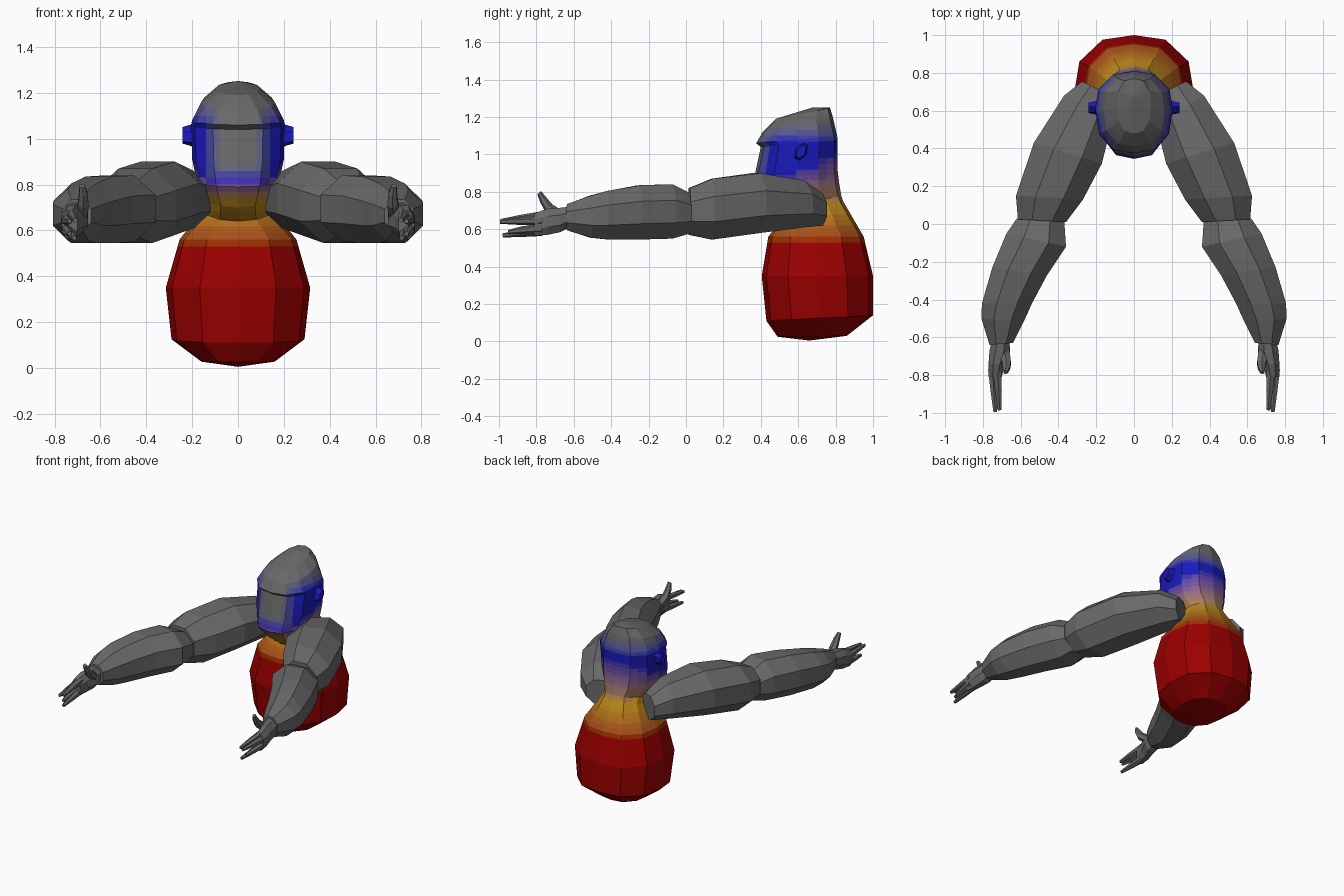
import bpy, bmesh
from math import cos, sin, pi
from mathutils import Vector, Matrix

if "Cube" in bpy.data.objects:
    bpy.data.objects.remove(bpy.data.objects["Cube"])

GREY, RED = (0.14, 0.14, 0.14), (0.33, 0.004, 0.004)
YELLOW, BLUE = (0.5, 0.25, 0.008), (0.008, 0.008, 0.5)


def material(col):
    col = tuple(round(c, 2) for c in col)
    name = "paint_%g_%g_%g" % col
    mat = bpy.data.materials.get(name)
    if not mat:
        mat = bpy.data.materials.new(name)
        mat.diffuse_color = (*col, 1)
        mat.use_nodes = True
        mat.node_tree.nodes["Principled BSDF"].inputs["Base Color"].default_value = mat.diffuse_color
    return mat


def loft(bm, rings, start=None, end=None):
    """Skin closed rings of points; ends close flat or to a given tip point."""
    rows = [[bm.verts.new(p) for p in r] for r in rings]
    n = len(rows[0])
    for a, b in zip(rows, rows[1:]):
        for i in range(n):
            j = (i + 1) % n
            bm.faces.new((a[i], a[j], b[j], b[i]))
    for row, tip in ((rows[0], start), (rows[-1], end)):
        if tip:
            t = bm.verts.new(tip)
            for i in range(n):
                bm.faces.new((row[i], row[(i + 1) % n], t))
        else:
            bm.faces.new(row)


def finish(name, bm, mirror=False, paint=None):
    bmesh.ops.recalc_face_normals(bm, faces=bm.faces)
    me = bpy.data.meshes.new(name)
    slots = {}
    for f in bm.faces:
        c = f.calc_center_median()
        mat = material(paint(c) if paint else GREY)
        if mat.name not in slots:
            slots[mat.name] = len(slots)
            me.materials.append(mat)
        f.material_index = slots[mat.name]
    bm.to_mesh(me)
    bm.free()
    ob = bpy.data.objects.new(name, me)
    bpy.context.collection.objects.link(ob)
    if mirror:
        ob.modifiers.new("mirror", "MIRROR").use_mirror_merge = False
    return ob


def lerp(a, b, t):
    t = min(1, max(0, t))
    t = round(t * 10) / 10
    return tuple(p + (q - p) * t for p, q in zip(a, b))


def body_paint(c):
    """Red belly, yellow neck, blue cheeks, grey crown and face."""
    if c.z < 0.74:
        return lerp(RED, YELLOW, (c.z - 0.52) / 0.2)
    blue_z = 0.82 + max(0, c.y - 0.4) * 0.5
    if c.z < blue_z:
        return lerp(YELLOW, BLUE, (c.z - 0.74) / (blue_z - 0.74))
    col = lerp(BLUE, GREY, (c.z - 1.06) / 0.1)
    if c.y < 0.5 and c.z > 0.82:
        face = min((0.15 - abs(c.x)) / 0.07, (c.z - 0.82) / 0.06)
        col = lerp(col, GREY, face)
    return col


def body_ring(zf, zb, w, yf, yb, n=12):
    out = []
    for i in range(n):
        a = 2 * pi * i / n
        t = (1 - cos(a)) / 2
        k = 1.06 if i % 3 else 1
        ym, yr = (yf + yb) / 2, (yb - yf) / 2
        out.append((w * sin(a) * k, ym - yr * cos(a) * k, zf + (zb - zf) * t))
    return out


# torso, neck and head: one continuous loft (z front, z back, half width, y front, y back)
BODY = [(0.025, 0.03, 0.16, 0.49, 0.86), (0.11, 0.14, 0.29, 0.43, 1.0),
        (0.35, 0.35, 0.315, 0.405, 1.0), (0.56, 0.56, 0.255, 0.44, 0.95),
        (0.64, 0.75, 0.15, 0.5, 0.84), (0.70, 0.78, 0.14, 0.42, 0.83),
        (0.79, 0.84, 0.18, 0.345, 0.82), (0.90, 0.92, 0.2, 0.37, 0.81),
        (1.04, 1.08, 0.205, 0.40, 0.81), (1.06, 1.10, 0.2, 0.375, 0.808),
        (1.12, 1.20, 0.16, 0.41, 0.785), (1.19, 1.25, 0.09, 0.48, 0.77)]
bm = bmesh.new()
loft(bm, [body_ring(*r) for r in BODY], (0, 0.66, 0.005), (0, 0.68, 1.252))
cuts = [((0, 0, 0.5 + 0.03 * i), (0, 0, 1)) for i in range(24)]
cuts += [((x, 0, 0), (1, 0, 0)) for x in (-0.14, -0.11, -0.08, 0.08, 0.11, 0.14)]
for co, no in cuts:   # colour bands
    bmesh.ops.bisect_plane(bm, geom=bm.verts[:] + bm.edges[:] + bm.faces[:],
                           plane_co=co, plane_no=no)
finish("torso_and_head", bm, paint=body_paint)

# ears, leaning
bm = bmesh.new()
bmesh.ops.create_cone(bm, cap_ends=True, segments=6, radius1=0.062, radius2=0.04, depth=0.07)
bmesh.ops.transform(bm, verts=bm.verts, matrix=Matrix.Translation((0.207, 0.615, 1.015))
                    @ Matrix.Rotation(-0.5, 4, "X") @ Matrix.Diagonal((1, 0.6, 1, 1))
                    @ Matrix.Rotation(pi / 2, 4, "Y"))
finish("ear", bm, True, lambda c: BLUE)


def limb_ring(ix, iy, ox, oy, lo, hi, n=8):
    """Octagonal section between an inner and an outer point."""
    k = 1 / cos(pi / n)
    pts = []
    for i in range(n):
        a = 2 * pi * (i + 0.5) / n
        t = 0.5 + 0.5 * k * cos(a)
        pts.append((ix + (ox - ix) * t, iy + (oy - iy) * t,
                    (lo + hi) / 2 + (hi - lo) / 2 * k * sin(a)))
    return pts


def limb(name, rings):
    bm = bmesh.new()
    loft(bm, [limb_ring(*r) for r in rings])
    finish(name, bm, True)


# arms
limb("upper_arm", [(0.12, 0.68, 0.275, 0.755, 0.62, 0.79), (0.12, 0.52, 0.37, 0.68, 0.61, 0.86),
                   (0.17, 0.32, 0.53, 0.43, 0.58, 0.90), (0.27, 0.13, 0.625, 0.15, 0.545, 0.87),
                   (0.36, 0.01, 0.615, 0.025, 0.57, 0.82)])
limb("forearm", [(0.37, 0.03, 0.62, 0.03, 0.58, 0.79), (0.36, -0.12, 0.675, -0.05, 0.55, 0.84),
                 (0.46, -0.27, 0.75, -0.23, 0.545, 0.835), (0.54, -0.42, 0.805, -0.42, 0.545, 0.805),
                 (0.585, -0.52, 0.808, -0.50, 0.555, 0.78), (0.64, -0.63, 0.765, -0.64, 0.595, 0.735)])

# hands
limb("palm", [(0.66, -0.62, 0.755, -0.63, 0.61, 0.72), (0.655, -0.67, 0.765, -0.67, 0.585, 0.715),
              (0.685, -0.74, 0.77, -0.74, 0.57, 0.71), (0.70, -0.81, 0.77, -0.81, 0.565, 0.685)])


def finger(name, path):
    """Tapered six-sided digit through (x, y, z, radius) points."""
    bm = bmesh.new()
    axis = (Vector(path[-1][:3]) - Vector(path[0][:3])).normalized()
    q = axis.to_track_quat("Z", "X")
    rings = []
    for x, y, z, r in path:
        rings.append([Vector((x, y, z)) + q @ Vector((r * cos(i * pi / 3), r * sin(i * pi / 3), 0))
                      for i in range(6)])
    loft(bm, rings)
    finish(name, bm, True)


finger("thumb", [(0.69, -0.66, 0.66, 0.034), (0.675, -0.735, 0.715, 0.027),
                 (0.675, -0.765, 0.76, 0.021), (0.68, -0.785, 0.795, 0.013)])
for i, (x0, z0, x1, y1, z1) in enumerate([(0.725, 0.67, 0.71, -0.985, 0.645),
                                          (0.75, 0.645, 0.735, -0.995, 0.64),
                                          (0.75, 0.605, 0.735, -0.95, 0.585),
                                          (0.73, 0.59, 0.715, -0.98, 0.567)]):
    finger("finger_%d" % (i + 1), [(x0, -0.77, z0, 0.026),
                                   ((x0 + x1) / 2, -0.88, (z0 + z1) / 2, 0.02),
                                   (x1, y1, z1, 0.011)])
